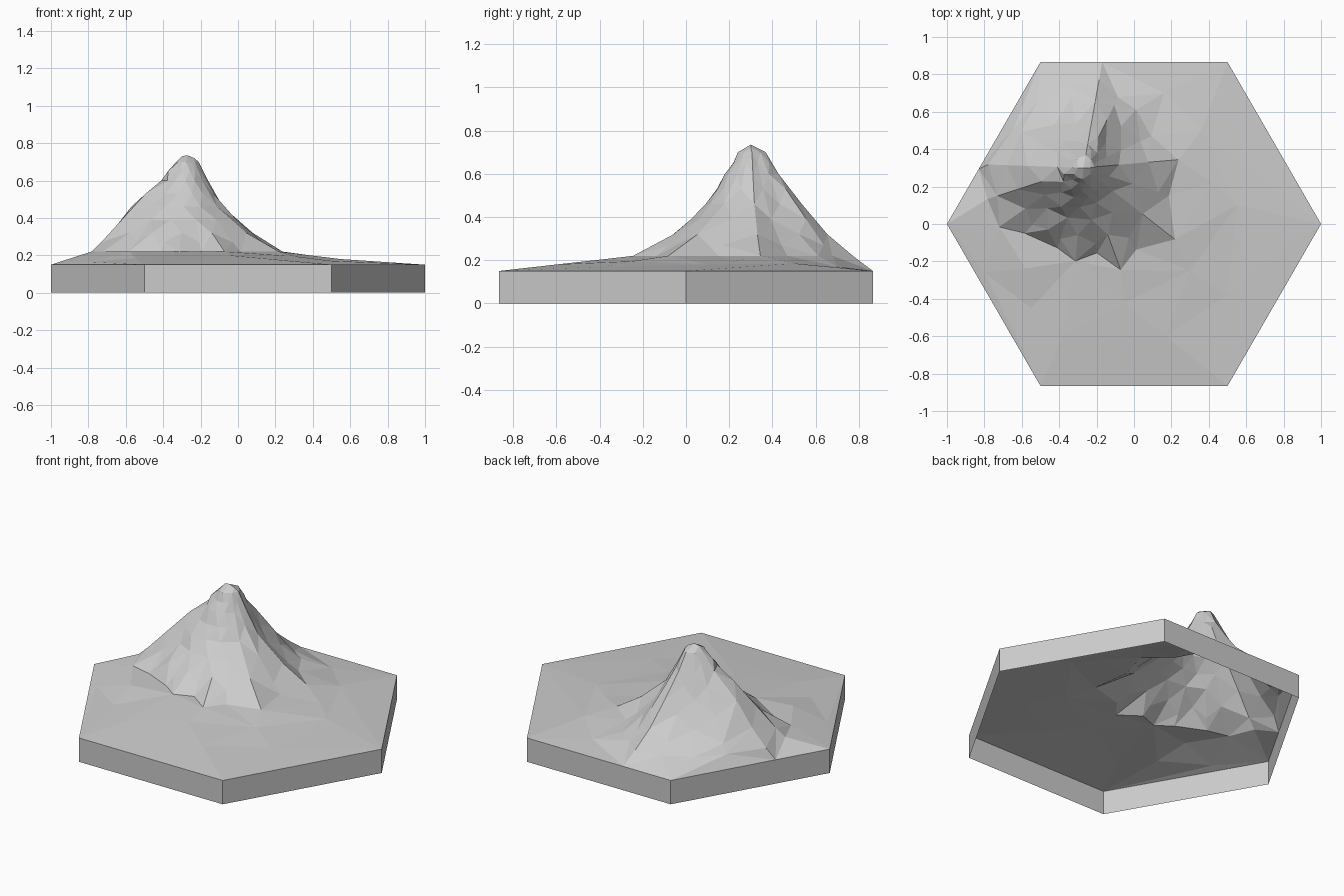
import bpy, bmesh, math
from mathutils import Vector
from mathutils.geometry import delaunay_2d_cdt

cube = bpy.data.objects.get("Cube")
if cube:
    bpy.data.objects.remove(cube)

RIM = 0.15
HALF_DEPTH = math.sqrt(3) / 2
PEAK = Vector((-0.27, 0.30, 0.735))
LEVELS = (0.70, 0.60, 0.46, 0.32, 0.22)

# Mountain spurs and gullies: bearing -> distance from the peak, in hundredths,
# at each of the contour levels
SPOKES = {
    5: (6, 11, 19, 35, 51),
    25: (5, 10, 17, 27, 40),
    48: (6, 11, 18, 30, 42),
    64: (7, 12, 24, 33, 42),
    80: (7, 13, 24, 36, 48),
    100: (6, 11, 18, 30, 45),
    125: (6, 11, 18, 28, 43),
    150: (6, 12, 21, 34, 43),
    178: (6, 14, 30, 41, 51),
    198: (6, 16, 31, 43, 54),
    215: (6, 13, 25, 38, 55),
    228: (5, 12, 23, 35, 47),
    240: (6, 13, 24, 38, 62),
    252: (5, 12, 21, 35, 45),
    265: (6, 12, 21, 36, 50),
    279: (5, 11, 20, 36, 46),
    290: (5, 11, 20, 38, 58),
    303: (5, 10, 20, 37, 52),
    322: (5, 10, 20, 40, 62),
    342: (5, 10, 19, 36, 48),
}

# Gentle bumps on the plain around the mountain
PLAIN = [
    (-0.38, -0.60, 0.18), (0.17, -0.60, 0.18), (0.50, -0.38, 0.17),
    (0.55, 0.10, 0.18), (0.42, 0.22, 0.195), (0.36, 0.50, 0.185),
    (0.16, 0.70, 0.17), (-0.80, -0.26, 0.165), (-0.05, -0.42, 0.20),
    (0.30, -0.25, 0.195), (-0.55, -0.45, 0.185),
]


def hex_rim():
    """Hexagon corners, plus the two rim points where ridges come down."""
    rim = [Vector((math.cos(math.radians(a)), math.sin(math.radians(a)), RIM))
           for a in range(0, 360, 60)]
    rim.insert(2, Vector((-0.17, HALF_DEPTH, RIM)))
    rim.insert(4, rim[3].lerp(rim[4], 0.66))
    return rim


def spoke_points(bearing, reaches, staggered):
    """Points down one spoke; staggered spokes sit between the levels."""
    a = math.radians(bearing)
    profile = [Vector((PEAK.x + r / 100 * math.cos(a),
                       PEAK.y + r / 100 * math.sin(a), z))
               for r, z in zip(reaches, LEVELS)]
    if staggered:
        halfway = [p.lerp(q, 0.5) for p, q in zip(profile, profile[1:])]
        return halfway + profile[-1:]
    return profile


# Triangulated terrain
rim = hex_rim()
points = rim + [Vector(p) for p in PLAIN]
points += [PEAK, PEAK + Vector((-0.03, 0, -0.005)), PEAK + Vector((0.035, 0, -0.015))]
for i, (bearing, reaches) in enumerate(SPOKES.items()):
    points += spoke_points(bearing, reaches, i % 2 == 1)
border = [(i, (i + 1) % len(rim)) for i in range(len(rim))]
flat, _, faces, origins, _, _ = delaunay_2d_cdt(
    [p.xy for p in points], border, [], 1, 1e-5)

bm = bmesh.new()
verts = [bm.verts.new((v.x, v.y, points[src[0]].z if src else RIM))
         for v, src in zip(flat, origins)]
for f in faces:
    bm.faces.new([verts[i] for i in f])

# Skirt dropped from the rim, open underneath
edges = [e for e in bm.edges if e.is_boundary]
skirt = bmesh.ops.extrude_edge_only(bm, edges=edges)["geom"]
for v in skirt:
    if isinstance(v, bmesh.types.BMVert):
        v.co.z = 0
bmesh.ops.recalc_face_normals(bm, faces=bm.faces)
bm.normal_update()
if sum(f.normal.z * f.calc_area() for f in bm.faces) < 0:
    bmesh.ops.reverse_faces(bm, faces=bm.faces)

mesh = bpy.data.meshes.new("mountain_tile")
bm.to_mesh(mesh)
bm.free()
tile = bpy.data.objects.new("mountain_tile", mesh)
bpy.context.collection.objects.link(tile)

# Plain stone grey
stone = bpy.data.materials.new("stone_grey")
stone.use_nodes = True
GREY = (0.6, 0.6, 0.6, 1)
stone.diffuse_color = GREY
stone.node_tree.nodes["Principled BSDF"].inputs["Base Color"].default_value = GREY
mesh.materials.append(stone)
